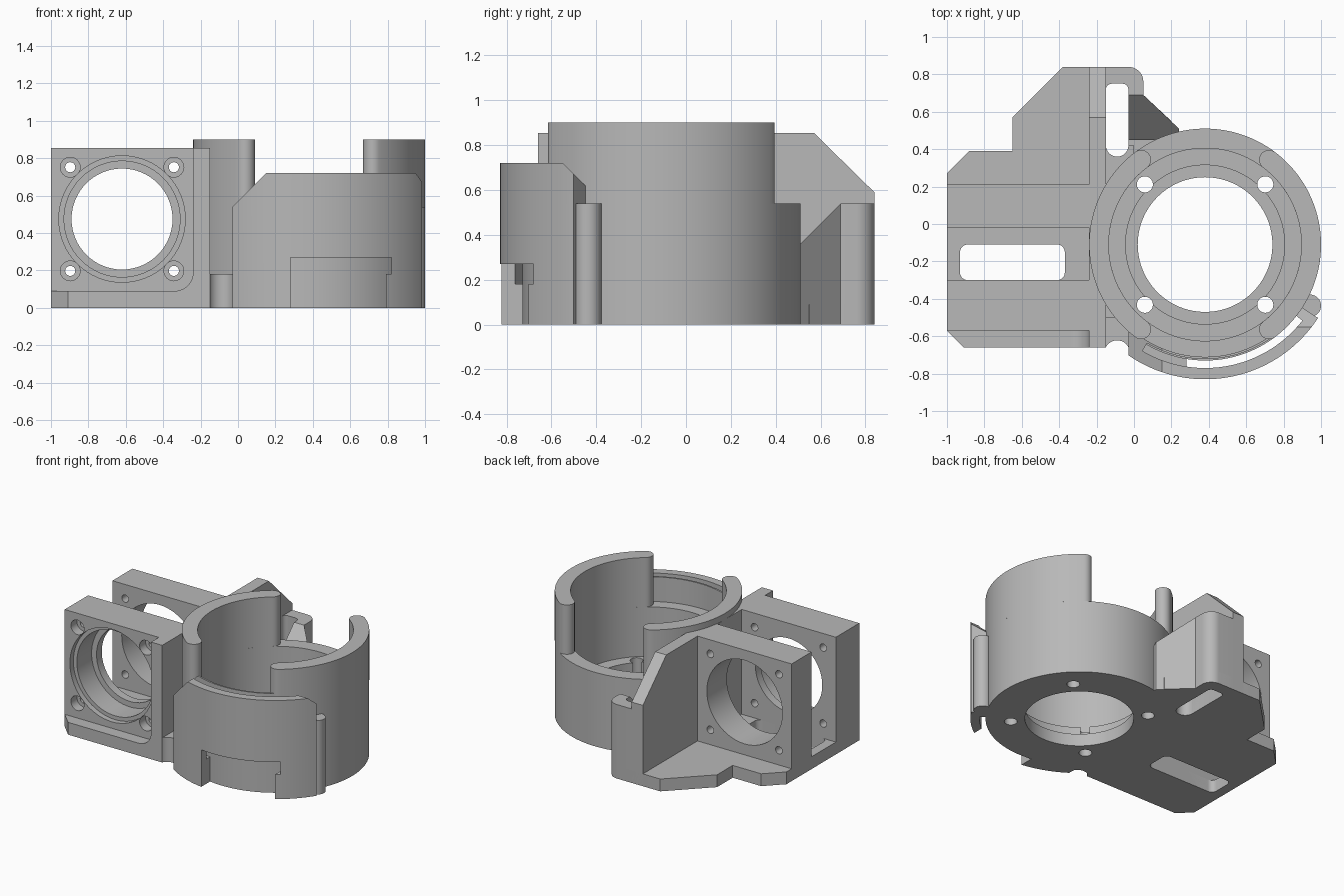
import bpy, bmesh, math
from mathutils import Vector

if "Cube" in bpy.data.objects:
    bpy.data.objects.remove(bpy.data.objects["Cube"], do_unlink=True)

grey = bpy.data.materials.new("plain grey")
grey.use_nodes = True
grey.diffuse_color = (0.48, 0.48, 0.48, 1)
grey.node_tree.nodes["Principled BSDF"].inputs["Base Color"].default_value = (0.48, 0.48, 0.48, 1)

CX, CY = 0.38, -0.11          # axis of the round housing
BX, BZ = -0.62, 0.475         # axis of the two bearing bores
parts = []


def prism(name, pts, axis, a, b, top=None):
    """Extrude a 2D outline along an axis from a to b."""
    def place(p, t):
        u, v = p
        return {"x": (t, u, v), "y": (u, t, v), "z": (u, v, t)}[axis]
    bm = bmesh.new()
    low = [bm.verts.new(place(p, a)) for p in pts]
    high = [bm.verts.new(place(p, top(p) if top else b)) for p in pts]
    bm.faces.new(low)
    bm.faces.new(high)
    n = len(pts)
    for i in range(n):
        j = (i + 1) % n
        bm.faces.new((low[i], low[j], high[j], high[i]))
    bmesh.ops.recalc_face_normals(bm, faces=bm.faces)
    me = bpy.data.meshes.new(name)
    bm.to_mesh(me)
    bm.free()
    me.materials.append(grey)
    ob = bpy.data.objects.new(name, me)
    bpy.context.collection.objects.link(ob)
    return ob


def arc(cx, cy, r, a0, a1, n=24):
    return [(cx + r * math.cos(math.radians(a0 + (a1 - a0) * i / n)),
             cy + r * math.sin(math.radians(a0 + (a1 - a0) * i / n))) for i in range(n + 1)]


def circle(cx, cy, r, n=64):
    return arc(cx, cy, r, 0, 360 - 360 / n, n - 1)


def rect(x0, x1, y0, y1, r=0.0):
    if not r:
        return [(x0, y0), (x1, y0), (x1, y1), (x0, y1)]
    return (arc(x0 + r, y0 + r, r, 180, 270, 8) + arc(x1 - r, y0 + r, r, 270, 360, 8)
            + arc(x1 - r, y1 - r, r, 0, 90, 8) + arc(x0 + r, y1 - r, r, 90, 180, 8))


def sector(r0, r1, a0, a1, n=64):
    return arc(CX, CY, r1, a0, a1, n) + arc(CX, CY, r0, a1, a0, n)


def cut(ob, *cutters):
    """Subtract each cutter from the part, then drop the cutters."""
    for c in cutters:
        c.hide_render = True
        m = ob.modifiers.new("cut", "BOOLEAN")
        m.operation, m.solver, m.object = "DIFFERENCE", "EXACT", c
    dg = bpy.context.evaluated_depsgraph_get()
    me = bpy.data.meshes.new_from_object(ob.evaluated_get(dg))
    ob.modifiers.clear()
    ob.data = me
    for c in cutters:
        bpy.data.objects.remove(c, do_unlink=True)


def keep(ob):
    parts.append(ob)
    return ob


def long_slot():
    pts = (arc(-0.09, 0.42, 0.06, 180, 360, 16) + arc(-0.06, 0.72, 0.03, 0, 90, 6)
           + arc(-0.12, 0.72, 0.03, 90, 180, 6))
    return prism("cutter", pts, "z", -0.1, 1)


def notch(z0=-0.1):
    return prism("cutter", circle(-0.09, -0.69, 0.068, 32), "z", z0, 1)


# Base plate, ending inside the housing wall
base = keep(prism("base_plate", [
    (-1, -0.57), (-0.91, -0.66), (-0.03, -0.66)]
    + arc(CX, CY, 0.56, 233, 108, 40)
    + [(0.2, 0.55), (0.05, 0.69)] + arc(-0.03, 0.76, 0.08, 0, 90, 8)
    + [(-0.38, 0.84), (-0.65, 0.57), (-0.65, 0.39), (-0.88, 0.39), (-1, 0.27)], "z", 0, 0.09))
cut(base, prism("cutter", rect(-0.93, -0.37, -0.30, -0.11, 0.04), "z", -0.1, 0.2),
    long_slot(), notch())

# Bearing walls with bores and screw holes
for name, y0, y1 in (("front_bearing_wall", -0.57, -0.30), ("back_bearing_wall", -0.02, 0.21)):
    wall = keep(prism(name, rect(-1, -0.2, 0.0, 0.855), "y", y0, y1))
    front = y0 < -0.3
    tools = [prism("cutter", circle(BX, BZ, 0.27 if front else 0.305), "y", y0 - 0.1, y1 + 0.1)]
    if front:
        tools += [prism("cutter", circle(BX, BZ, 0.338), "y", -0.7, -0.53),
                  prism("cutter", circle(BX, BZ, 0.31), "y", -0.7, -0.36)]
    for sx in (-1, 1):
        for sz in (-1, 1):
            x, z = BX + sx * 0.277, BZ + sz * 0.277
            tools.append(prism("cutter", circle(x, z, 0.027, 24), "y", y0 - 0.1, y1 + 0.1))
            if front:
                tools.append(prism("cutter", circle(x, z, 0.053, 32), "y", -0.7, -0.50))
    cut(wall, *tools)

# Fillet in the lower corner of the front pocket
keep(prism("pocket_fillet", [(-0.23, 0.08)] + arc(-0.34, 0.19, 0.1, 0, -90, 12), "y", -0.66, -0.56))

# Long side wall with sloped back gusset
keep(prism("side_wall", [(-0.66, 0), (0.84, 0), (0.84, 0.59), (0.57, 0.855), (-0.66, 0.855)],
           "x", -0.24, -0.15))

# Slotted block at the back, its filler next to the housing and the sloped wedge
block = keep(prism("slot_block", [(-0.16, 0.69), (0.05, 0.69)]
                   + arc(-0.03, 0.76, 0.08, 0, 90, 12) + [(-0.16, 0.84)], "z", 0, 0.54))
filler = keep(prism("slot_filler", rect(-0.17, 0.0, 0.15, 0.42), "z", 0, 0.54))
cut(block, long_slot())
cut(filler, long_slot(), prism("cutter", circle(CX, CY, 0.57, 96), "z", -0.1, 1))
keep(prism("sloped_wedge", [(-0.03, 0.45), (0.24, 0.45), (0.24, 0.51), (0.05, 0.69), (-0.03, 0.69)],
           "z", 0, 0, top=lambda p: p[1] - 0.15))

# Low fill with a round notch between side wall and housing
fill = keep(prism("notch_fill", rect(-0.16, -0.03, -0.66, -0.5), "z", 0, 0.18))
cut(fill, notch())

# Round housing: stepped bore and four screw holes in the floor
ring = keep(prism("housing_ring", circle(CX, CY, 0.62, 128), "z", 0, 0.54))
cut(ring, prism("cutter", circle(CX, CY, 0.515, 128), "z", 0.18, 1),
    prism("cutter", circle(CX, CY, 0.425, 128), "z", 0.09, 1),
    prism("cutter", circle(CX, CY, 0.36, 128), "z", -0.1, 1),
    *[prism("cutter", circle(CX + sx * 0.322, CY + sy * 0.322, 0.043, 32), "z", -0.1, 0.4)
      for sx in (-1, 1) for sy in (-1, 1)])

# Two raised housing walls with rounded ends
for name, mid in (("left_raised_wall", 0), ("right_raised_wall", 180)):
    pts = arc(CX, CY, 0.62, mid - 53, mid + 53, 56)
    for end, r0, sgn in ((mid + 53, 0, 1), (mid - 53, 180, 1)):
        a = math.radians(end)
        cap = arc(CX + 0.5675 * math.cos(a), CY + 0.5675 * math.sin(a), 0.0525,
                  end + r0, end + r0 + 180, 14)
        pts += cap[1:-1]
        if r0 == 0:
            pts += arc(CX, CY, 0.515, mid + 53, mid - 53, 56)
    keep(prism(name, pts, "z", 0.54, 0.9))

# Front shell: curved guard with a slot behind it, a low window and chamfered ends
shell = keep(prism("front_shell", sector(0.6, 0.72, -135, -33, 80), "z", 0, 0.72))
cut(shell,
    prism("cutter", rect(-0.4, -0.03, -1, 0), "z", -0.1, 1),
    prism("cutter", sector(0.612, 0.66, -120.5, -38), "z", 0.18, 1),
    prism("cutter", sector(0.612, 0.66, -98.6, -38), "z", -0.1, 0.3),
    prism("cutter", [(-0.1, 0.47), (0.15, 0.72), (0.15, 1), (-0.1, 1)], "y", -1, 0),
    prism("cutter", [(-0.55, 0.72), (-0.40, 0.57), (-0.40, 0.54), (-0.2, 0.54), (-0.2, 1), (-0.55, 1)],
          "x", 0.6, 1.2),
    prism("cutter", [(0.28, -0.1), (0.79, -0.1), (0.79, 0.18), (0.82, 0.18), (0.82, 0.27), (0.28, 0.27)],
          "y", -1, -0.45))
keep(prism("shell_end", circle(0.94, -0.437, 0.06, 40), "z", 0, 0.54))

# Smooth round faces, crisp edges
bpy.ops.object.select_all(action="DESELECT")
for ob in parts:
    ob.select_set(True)
bpy.context.view_layer.objects.active = parts[0]
bpy.ops.object.shade_smooth_by_angle(angle=math.radians(30))
